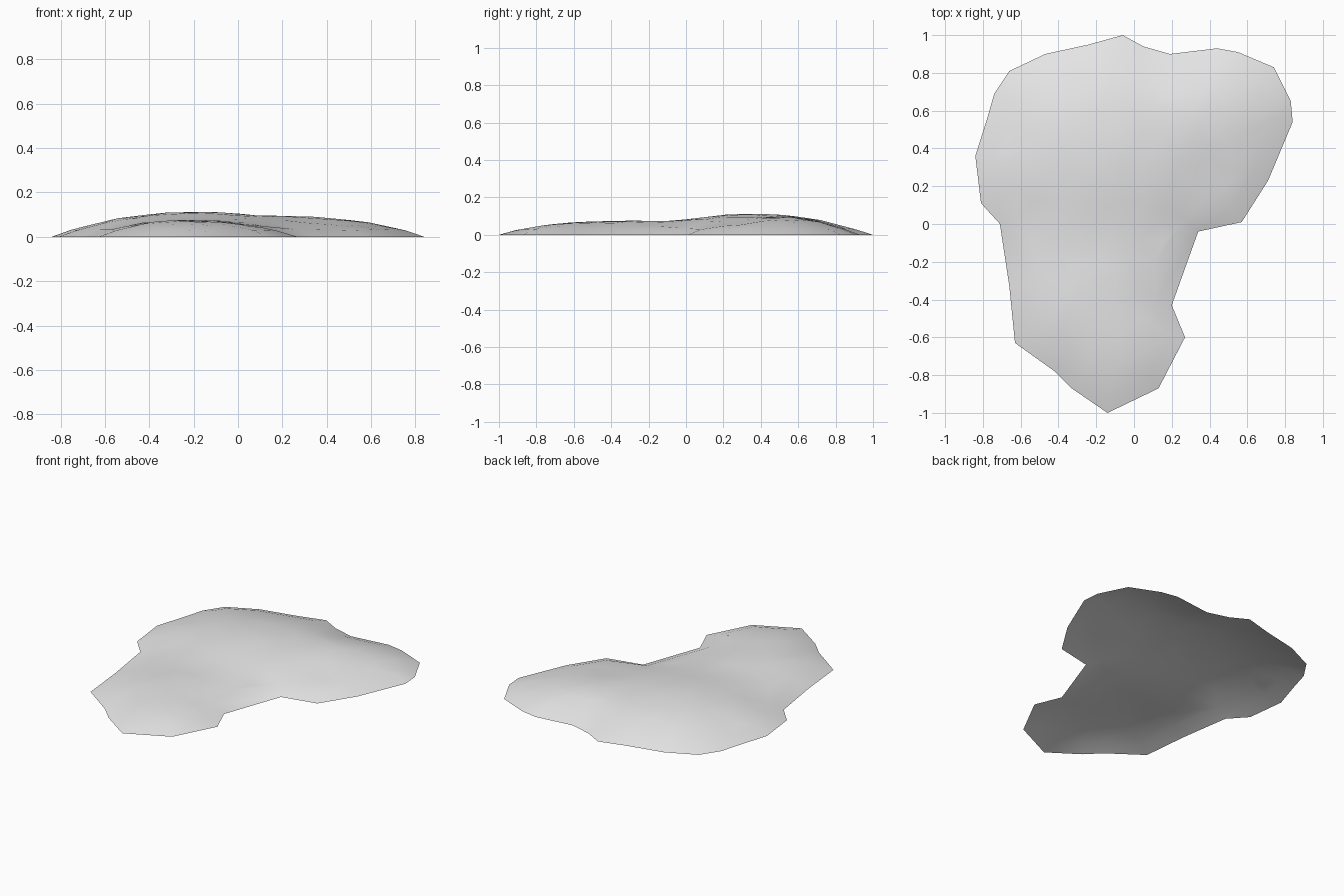
import bpy, bmesh, random
from math import exp
from mathutils import Vector
from mathutils.geometry import delaunay_2d_cdt, intersect_point_line

random.seed(4)
cube = bpy.data.objects.get("Cube")
if cube:
    bpy.data.objects.remove(cube, do_unlink=True)

# Ground outline of the mound, clockwise from the back
OUTLINE = [Vector(p) for p in (
    (-.06, 1), (.05, .94), (.19, .9), (.44, .93), (.55, .91), (.74, .83),
    (.83, .65), (.84, .54), (.71, .23), (.57, .01), (.34, -.04), (.2, -.43),
    (.27, -.6), (.13, -.87), (-.14, -1), (-.33, -.87), (-.42, -.78),
    (-.63, -.63), (-.66, -.33), (-.71, 0), (-.81, .11), (-.84, .36),
    (-.78, .55), (-.74, .69), (-.66, .81), (-.47, .9), (-.24, .95))]
COUNT = len(OUTLINE)
RIM = 0.09
RIM_HEIGHT = 0.03

# Swells: centre x, centre y, height above rim, spread x, spread y
SWELLS = ((-.2, .36, .083, .36, .36),
          (.25, .5, .064, .33, .35),
          (-.2, -.33, .045, .33, .42))


def edge_distance(p):
    best = 9
    for i, a in enumerate(OUTLINE):
        b = OUTLINE[(i + 1) % COUNT]
        near, t = intersect_point_line(p, a, b)
        near = a.lerp(b, min(max(t, 0), 1))
        best = min(best, (p - near).length)
    return best


def inside(p):
    odd = False
    for i, a in enumerate(OUTLINE):
        b = OUTLINE[i - 1]
        if (a.y > p.y) != (b.y > p.y):
            if p.x < a.x + (p.y - a.y) * (b.x - a.x) / (b.y - a.y):
                odd = not odd
    return odd


def bell(p, x, y, sx, sy):
    return exp(-(((p.x - x) / sx) ** 2 + ((p.y - y) / sy) ** 2) / 2)


def height(p):
    d = edge_distance(p)
    if d < 0.001:
        return 0
    swell = sum((h * bell(p, x, y, sx, sy)) ** 4 for x, y, h, sx, sy in SWELLS) ** 0.25
    swell -= 0.016 * bell(p, .38, .27, .1, .1)      # hollow on the left flank
    t = min(max((d - RIM * 0.8) / 0.24, 0), 1)
    ramp = t * (2 - t)
    return RIM_HEIGHT * min(d / RIM, 1) + ramp * (swell + random.uniform(-.002, .002))


# Bevelled rim loop set in from the outline
points = list(OUTLINE)
for i, p in enumerate(OUTLINE):
    along = (OUTLINE[(i + 1) % COUNT] - OUTLINE[i - 1]).normalized()
    points.append(p + Vector((along.y, -along.x)) * RIM)
edges = [(COUNT + i, COUNT + (i + 1) % COUNT) for i in range(COUNT)]

# Irregular scatter of points over the crown
STEP = 0.1
for row in range(-10, 11):
    for col in range(-9, 10):
        p = Vector(((col + 0.5 * (row % 2)) * STEP, row * STEP))
        p += Vector((random.uniform(-.025, .025), random.uniform(-.025, .025)))
        if inside(p) and edge_distance(p) > RIM * 1.5:
            points.append(p)

flat, _, faces, *_ = delaunay_2d_cdt(points, edges, [list(range(COUNT))], 1, 1e-5)

# Mound shell, open underneath
bm = bmesh.new()
verts = [bm.verts.new((p.x, p.y, height(p))) for p in flat]
for f in faces:
    bm.faces.new([verts[i] for i in f])
for f in bm.faces:
    f.normal_update()
    if f.normal.z < 0:
        f.normal_flip()
    f.smooth = True
mesh = bpy.data.meshes.new("mound")
bm.to_mesh(mesh)
bm.free()
mound = bpy.data.objects.new("mound", mesh)
bpy.context.collection.objects.link(mound)

# Plain grey surface
grey = bpy.data.materials.new("light_grey")
grey.use_nodes = True
colour = (0.8, 0.8, 0.8, 1)
grey.diffuse_color = colour
grey.node_tree.nodes["Principled BSDF"].inputs["Base Color"].default_value = colour
mesh.materials.append(grey)

# Smooth crown with crisp creases
bpy.ops.object.select_all(action='DESELECT')
mound.select_set(True)
bpy.context.view_layer.objects.active = mound
bpy.ops.object.shade_smooth_by_angle(angle=0.5)
